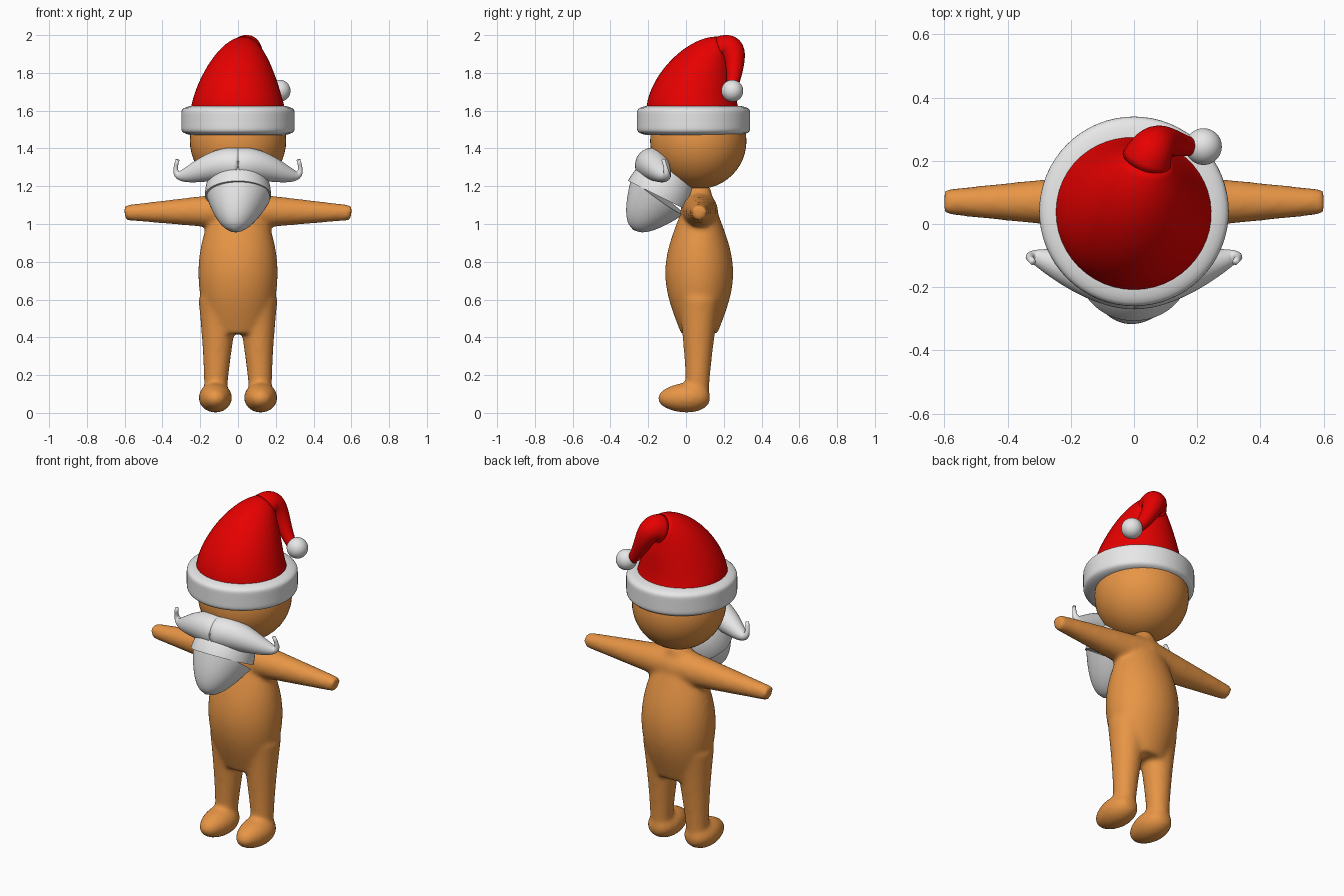
import bpy, bmesh
from math import sin, cos, pi, radians
from mathutils import Vector

default_cube = bpy.data.objects.get("Cube")
if default_cube:
    bpy.data.objects.remove(default_cube)


def make_material(name, color):
    material = bpy.data.materials.new(name)
    material.use_nodes = True
    material.diffuse_color = (*color, 1)
    shader = material.node_tree.nodes["Principled BSDF"]
    shader.inputs["Base Color"].default_value = (*color, 1)
    return material


SKIN = make_material("warm skin", (0.8, 0.3, 0.06))
RED = make_material("hat red", (0.8, 0, 0))
WHITE = make_material("white fluff", (0.8, 0.8, 0.8))
X_AXIS = Vector((1, 0, 0))
Y_AXIS = Vector((0, 1, 0))


def bezier(controls, t):
    """Point on the Bezier curve of any number of control points."""
    points = [Vector(control) for control in controls]
    while len(points) > 1:
        points = [first.lerp(second, t) for first, second in zip(points, points[1:])]
    return points[0]


def loft(bm, controls, radii, across=X_AXIS, side=1, steps=24, segments=48):
    """Sweep an ellipse along a curve; radii(t) gives its two half sizes."""
    rings = []
    for step in range(steps + 1):
        t = step / steps
        center = bezier(controls, t)
        forward = (bezier(controls, t + 0.01) - bezier(controls, t - 0.01)).normalized()
        u = (across - forward * across.dot(forward)).normalized()
        v = forward.cross(u)
        width, depth = radii(t)
        ring = []
        for segment in range(segments):
            angle = 2 * pi * segment / segments
            point = center + u * width * cos(angle) + v * depth * sin(angle)
            point.x *= side
            ring.append(bm.verts.new(point))
        rings.append(ring)
    for lower, upper in zip(rings, rings[1:]):
        for segment in range(segments):
            following = (segment + 1) % segments
            bm.faces.new((lower[segment], lower[following], upper[following], upper[segment]))
    bm.faces.new(rings[0])
    bm.faces.new(rings[-1])


def rounded(radius):
    """Turn a single radius rule into a circular cross-section rule."""
    def section(t):
        size = max(radius(t), 0.003)
        return size, size
    return section


def finish(name, bm, material, sharp_angle=60):
    bmesh.ops.recalc_face_normals(bm, faces=bm.faces)
    mesh = bpy.data.meshes.new(name)
    bm.to_mesh(mesh)
    bm.free()
    mesh.materials.append(material)
    for polygon in mesh.polygons:
        polygon.use_smooth = True
    mesh.set_sharp_from_angle(angle=radians(sharp_angle))
    part = bpy.data.objects.new(name, mesh)
    bpy.context.scene.collection.objects.link(part)
    return part


def make_ball(name, center, radius, material):
    bm = bmesh.new()
    bmesh.ops.create_uvsphere(bm, u_segments=48, v_segments=24, radius=radius)
    bmesh.ops.translate(bm, verts=bm.verts, vec=center)
    finish(name, bm, material)


def torso_section(t):
    swell = max(sin(pi * (0.15 + 0.85 * t)), 0)
    return 0.04 + 0.17 * swell ** 0.7, 0.06 + 0.12 * swell ** 1.5


def foot_section(t):
    size = 0.1 * max(sin(pi * t), 0.001) ** 0.4 * (1 - t / 4)
    return size, size * 0.9


# Body: torso, arms, legs and feet fused into one soft surface
bm = bmesh.new()
loft(bm, [(0, 0.07, 0.42), (0, 0.07, 1.2)], torso_section)
for side in (1, -1):
    # Arm
    loft(bm, [(0, 0.07, 1.07), (0.6, 0.07, 1.06)],
         rounded(lambda t: 0.1 - 0.06 * t), Y_AXIS, side)
    # Leg
    loft(bm, [(0.12, 0.06, 0.08), (0.1, 0.07, 0.6)],
         rounded(lambda t: 0.06 + 0.05 * t ** 1.5), X_AXIS, side)
    # Foot
    loft(bm, [(0.12, 0.13, 0.085), (0.12, -0.15, 0.075)], foot_section, X_AXIS, side)
body = finish("body", bm, SKIN, 180)
fuse = body.modifiers.new("fuse", "REMESH")
fuse.mode = "VOXEL"
fuse.voxel_size = 0.012
fuse.use_smooth_shade = True
soften = body.modifiers.new("soften", "SMOOTH")
soften.factor = 0.5
soften.iterations = 12

make_ball("head", (0, 0.065, 1.44), 0.255, SKIN)

# Hat: a cone leaning back, then a thin tail folding down to the left
bm = bmesh.new()
fold = (0.04, 0.2, 1.92)
loft(bm, [(0, 0.04, 1.6), (0, 0.04, 1.7), (0.02, 0.12, 1.88), fold],
     rounded(lambda t: 0.25 - 0.17 * t ** 1.5))
loft(bm, [fold, (0.07, 0.28, 1.96), (0.1, 0.26, 1.8), (0.2, 0.24, 1.7)],
     rounded(lambda t: 0.08 - 0.055 * t))
finish("hat", bm, RED, 180)
make_ball("hat_pompom", (0.22, 0.245, 1.705), 0.058, WHITE)

# Hat brim: a band with softly rounded edges
bm = bmesh.new()
loft(bm, [(0, 0.04, 1.47), (0, 0.04, 1.626)],
     rounded(lambda t: 0.3 - 0.055 * abs(2 * t - 1) ** 8), segments=64)
finish("hat_brim", bm, WHITE, 50)

# Beard: a rounded bib above a crease and a blunt point below it
crease = (0, -0.15, 1.15)
bm = bmesh.new()
loft(bm, [(-0.02, -0.28, 0.97), crease], rounded(lambda t: 0.17 * t ** 0.5))
finish("beard_point", bm, WHITE)
bm = bmesh.new()
loft(bm, [crease, (0, -0.05, 1.35)], rounded(lambda t: 0.175 * (1 - t * t) ** 0.5))
finish("beard_top", bm, WHITE)

# Moustache halves: plump at the middle with curled tips
for side, label in ((1, "left"), (-1, "right")):
    bm = bmesh.new()
    loft(bm, [(0, -0.18, 1.31), (0.15, -0.18, 1.35), (0.38, -0.06, 1.15), (0.32, -0.12, 1.34)],
         rounded(lambda t: 0.01 + 0.08 * cos(pi * t / 2) ** 2), Y_AXIS, side)
    finish("moustache_" + label, bm, WHITE, 180)
